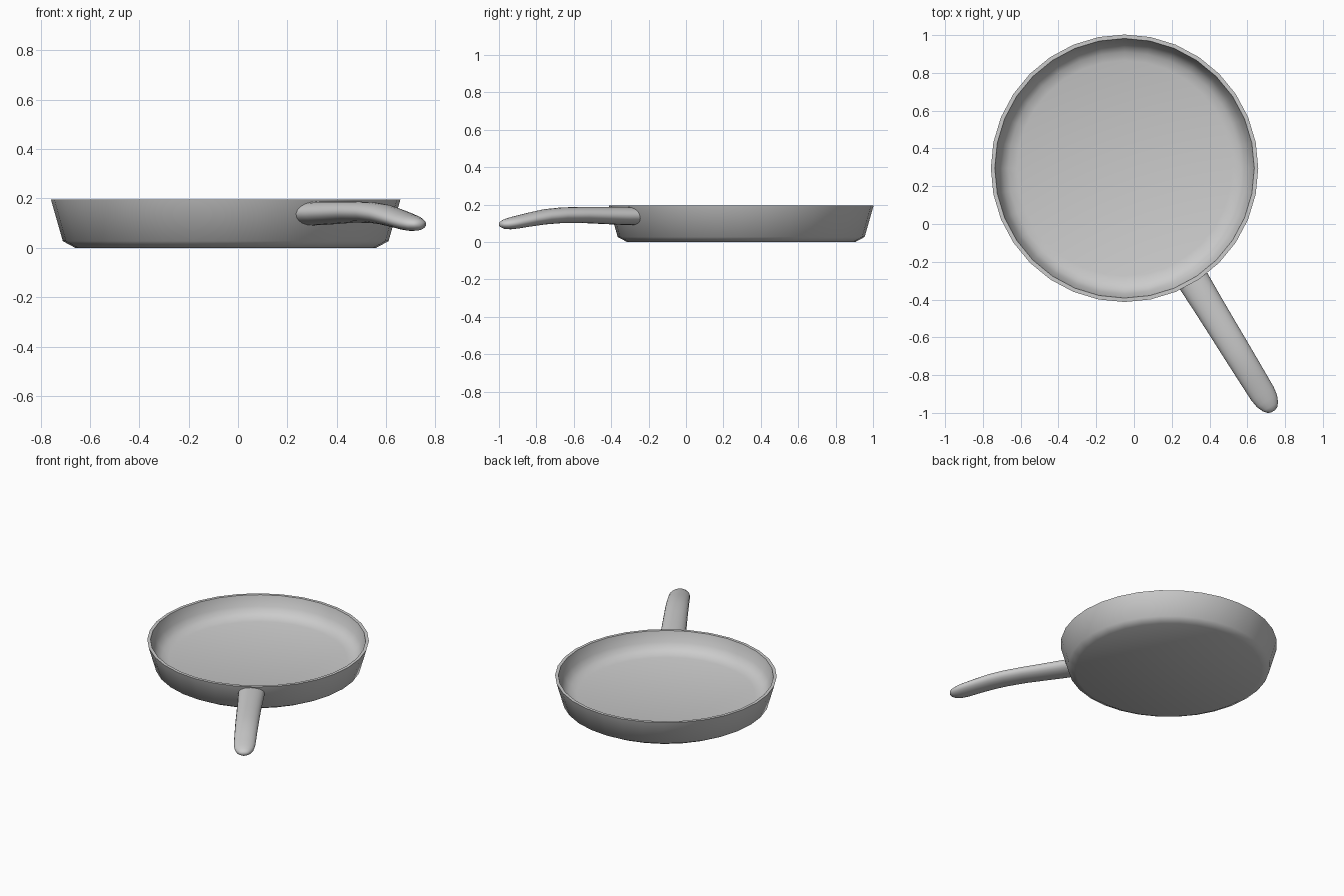
import bpy, bmesh
from math import cos, sin, pi, radians
from mathutils import Vector

if "Cube" in bpy.data.objects:
    bpy.data.objects.remove(bpy.data.objects["Cube"])

CENTRE = Vector((-0.05, 0.295, 0))
OUT = Vector((0.522, -0.853, 0)).normalized()   # handle direction
SIDE = Vector((-OUT.y, OUT.x, 0))
UP = Vector((0, 0, 1))


def loft(name, rings, angle):
    """Skin a list of closed rings and cap both ends."""
    bm = bmesh.new()
    loops = [[bm.verts.new(p) for p in ring] for ring in rings]
    for a, b in zip(loops, loops[1:]):
        n = len(a)
        for i in range(n):
            j = (i + 1) % n
            bm.faces.new((a[i], a[j], b[j], b[i]))
    bm.faces.new(loops[0][::-1])
    bm.faces.new(loops[-1])
    bmesh.ops.recalc_face_normals(bm, faces=bm.faces)
    mesh = bpy.data.meshes.new(name)
    bm.to_mesh(mesh)
    bm.free()
    obj = bpy.data.objects.new(name, mesh)
    bpy.context.collection.objects.link(obj)
    bpy.ops.object.select_all(action='DESELECT')
    obj.select_set(True)
    bpy.context.view_layer.objects.active = obj
    bpy.ops.object.shade_smooth_by_angle(angle=radians(angle))
    return obj


def ellipse(c, u, v, n):
    return [c + u * cos(2 * pi * i / n) + v * sin(2 * pi * i / n) for i in range(n)]


# Pan body: outer wall, rim, inner wall, floor (radius, height)
profile = [(0.0, 0.0), (0.61, 0.0), (0.66, 0.027), (0.708, 0.195),
           (0.687, 0.195), (0.683, 0.178), (0.665, 0.125), (0.645, 0.092),
           (0.615, 0.072), (0.57, 0.06)]
loft("pan_body", [ellipse(CENTRE + UP * z, Vector((r, 0, 0)), Vector((0, r, 0)), 32)
                  for r, z in profile[1:]], 60)

# Handle: distance from pan centre, height, half width, half thickness
sections = [(0.686, 0.139, 0.085, 0.048), (0.75, 0.140, 0.083, 0.048),
            (0.85, 0.142, 0.080, 0.046), (1.00, 0.145, 0.077, 0.043),
            (1.13, 0.143, 0.075, 0.042), (1.23, 0.135, 0.073, 0.041),
            (1.32, 0.121, 0.071, 0.038), (1.40, 0.107, 0.069, 0.035),
            (1.445, 0.100, 0.062, 0.032), (1.48, 0.096, 0.047, 0.026),
            (1.502, 0.095, 0.028, 0.016), (1.508, 0.095, 0.010, 0.006)]
rings = []
for i, (d, z, w, h) in enumerate(sections):
    lean = 0.27 * h if i == 0 else 0     # root follows the sloping wall
    rings.append(ellipse(CENTRE + OUT * d + UP * z, SIDE * w, UP * h + OUT * lean, 20))
loft("handle", rings, 60)
